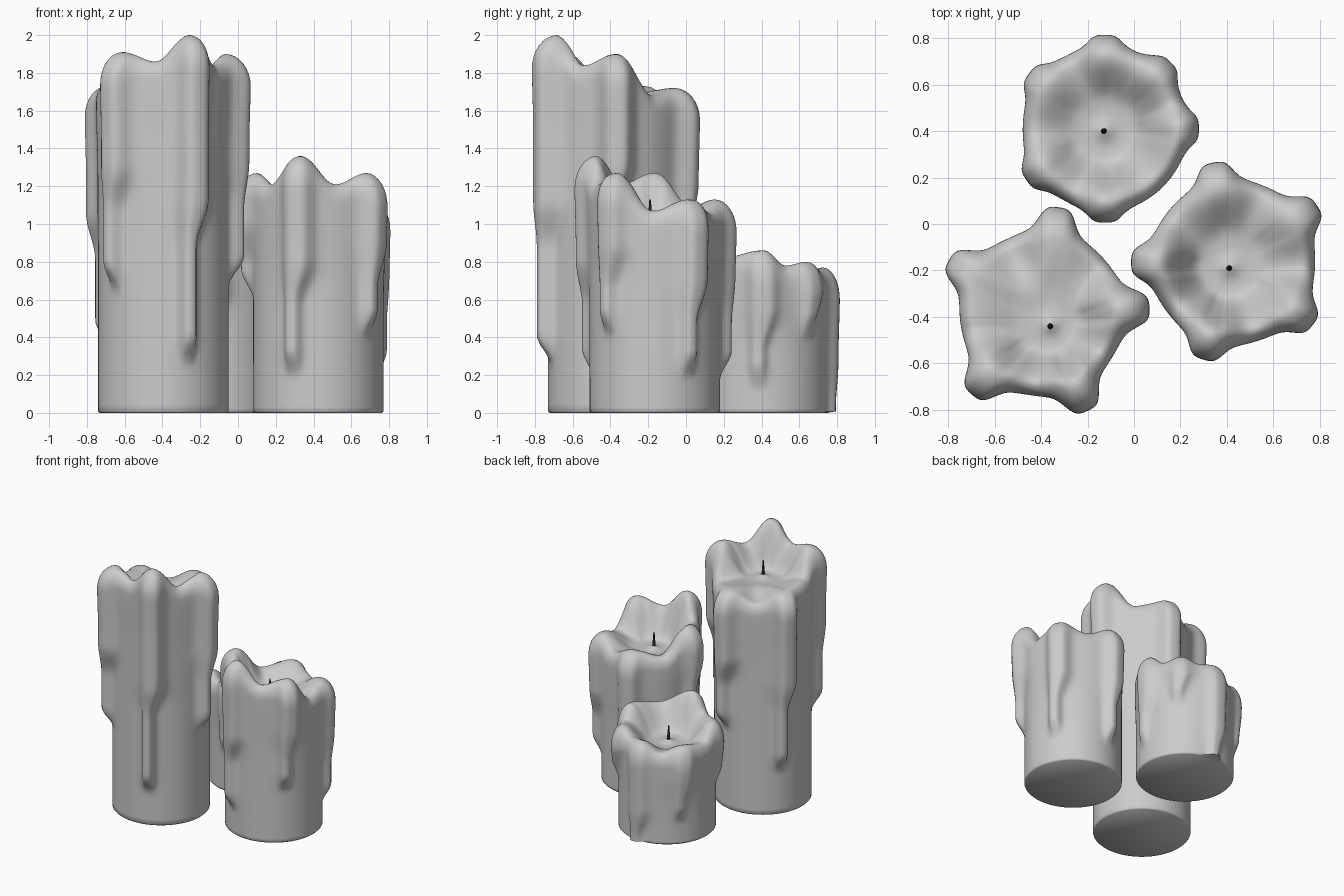
import bpy, bmesh, math
from mathutils import Vector

if "Cube" in bpy.data.objects:
    bpy.data.objects.remove(bpy.data.objects["Cube"])

N = 224          # columns around each candle
NZ = 48          # rows up the outer wall
BASE_R = 0.345

wick_mat = bpy.data.materials.new("wick_black")
wick_mat.diffuse_color = (0.02, 0.02, 0.02, 1)
wick_mat.use_nodes = True
wick_mat.node_tree.nodes["Principled BSDF"].inputs["Base Color"].default_value = wick_mat.diffuse_color


def smooth(a, b, x):
    t = max(0.0, min(1.0, (x - a) / (b - a)))
    return t * t * (3 - 2 * t)


def rim_height(theta, knots):
    # cosine blend between drip peaks and the valleys between them
    for (a0, h0), (a1, h1) in zip(knots, knots[1:]):
        for th in (theta, theta + 360):
            if a0 <= th <= a1:
                return h0 + (h1 - h0) * (1 - math.cos(math.pi * (th - a0) / (a1 - a0))) / 2
    return knots[0][1]


def drip_bulge(theta, z, drips, depth):
    # how far the wax stands out from the plain cylinder
    out = 0.0
    for ang, peak, end, valley in drips:
        mid = end + 0.42 * (peak - end)
        full = smooth(mid - 0.12, mid + 0.12, z)          # thin tail -> wide body
        width = 0.044 + 0.034 * full
        shift = -0.03 * (1 - full)
        d = ((theta - ang + 180) % 360 - 180) * math.pi / 180 * 0.38 - shift
        lip = smooth(end - 0.03, end + 0.13, z)
        b = depth * (0.75 + 0.25 * full) * lip / (1 + (d / width) ** 4)
        out = max(out, b) + 0.3 * min(out, b)
    return out


def make_candle(name, cx, cy, wick_xy, pool, depth, drips):
    # drips: (angle, peak height, lower end, valley height after it)
    knots = []
    for i, (a, h, e, v) in enumerate(drips):
        nxt = drips[(i + 1) % len(drips)][0] + (360 if i == len(drips) - 1 else 0)
        knots += [(a, h), ((a + nxt) / 2, v)]
    knots.append((drips[0][0] + 360, drips[0][1]))
    wx, wy = wick_xy[0] - cx, wick_xy[1] - cy

    bm = bmesh.new()
    columns = []
    for i in range(N):
        th = 360 * i / N
        c, s = math.cos(math.radians(th)), math.sin(math.radians(th))
        h = rim_height(th, knots)
        bump = drip_bulge(th, h, drips, depth)
        drop = 0.09 + 0.08 * bump / depth
        crest = 0.30 + 0.25 * bump
        prof = [(BASE_R - 0.008, 0.0)]
        # outer wall with drips
        for k in range(NZ):
            z = 0.008 + (h - drop - 0.008) * k / (NZ - 1)
            swell = 0.008 * smooth(h - 0.5, h - 0.1, z)
            prof.append((BASE_R + swell + drip_bulge(th, z, drips, depth), z))
        # rounded rim
        r_top = prof[-1][0]
        for k in range(1, 9):
            a = math.pi / 2 * k / 8
            prof.append((crest + (r_top - crest) * math.cos(a), h - drop + drop * math.sin(a)))
        col = [bm.verts.new((r * c, r * s, z)) for r, z in prof]
        # melted dish running in towards the wick
        for k in range(1, 15):
            t = 1 - k / 15
            r = crest * t
            z = pool + (h - pool) * smooth(0.4, 1.0, t)
            z += 0.02 * math.exp(-(r / 0.04) ** 2) - 0.015 * smooth(0.7, 0.2, t) if t < 0.7 else 0
            col.append(bm.verts.new((r * c + wx * (1 - t), r * s + wy * (1 - t), z)))
        columns.append(col)
    tip = bm.verts.new((wx, wy, pool + 0.01))
    for i in range(N):
        a, b = columns[i], columns[(i + 1) % N]
        for k in range(len(a) - 1):
            bm.faces.new((a[k], b[k], b[k + 1], a[k + 1]))
        bm.faces.new((a[-1], b[-1], tip))
    bm.faces.new([col[0] for col in reversed(columns)])
    bmesh.ops.recalc_face_normals(bm, faces=bm.faces)
    add_object(bm, name, (cx, cy, 0))

    # wick
    bm = bmesh.new()
    bmesh.ops.create_cone(bm, cap_ends=True, segments=12, radius1=0.014, radius2=0.004, depth=0.13)
    wick = add_object(bm, name + "_wick", (wick_xy[0], wick_xy[1], pool + 0.045))
    wick.data.materials.append(wick_mat)


def add_object(bm, name, loc):
    me = bpy.data.meshes.new(name)
    bm.to_mesh(me)
    bm.free()
    ob = bpy.data.objects.new(name, me)
    ob.location = Vector(loc)
    bpy.context.collection.objects.link(ob)
    bpy.ops.object.select_all(action='DESELECT')
    ob.select_set(True)
    bpy.context.view_layer.objects.active = ob
    bpy.ops.object.shade_smooth_by_angle(angle=math.radians(50))
    return ob


# tall candle, front left
make_candle("tall_candle", -0.395, -0.385, (-0.36, -0.44), 1.69, 0.11, [
    (3, 1.90, 0.70, 1.68), (81, 1.72, 0.65, 1.64), (150, 1.73, 0.36, 1.74),
    (229, 1.91, 0.67, 1.86), (295, 2.00, 0.28, 1.84)])

# medium candle, right
make_candle("medium_candle", 0.425, -0.165, (0.41, -0.19), 1.02, 0.085, [
    (34, 1.13, 0.20, 1.06), (101, 1.13, 0.20, 1.08), (180, 1.27, 0.63, 1.21),
    (253, 1.36, 0.21, 1.21), (322, 1.27, 0.42, 1.07)])

# short candle, back
make_candle("short_candle", -0.125, 0.41, (-0.13, 0.40), 0.66, 0.052, [
    (0, 0.86, 0.14, 0.78), (46, 0.80, 0.40, 0.76), (90, 0.77, -0.30, 0.70),
    (144, 0.75, 0.18, 0.72), (213, 0.82, 0.35, 0.80), (270, 0.92, 0.30, 0.82)])
